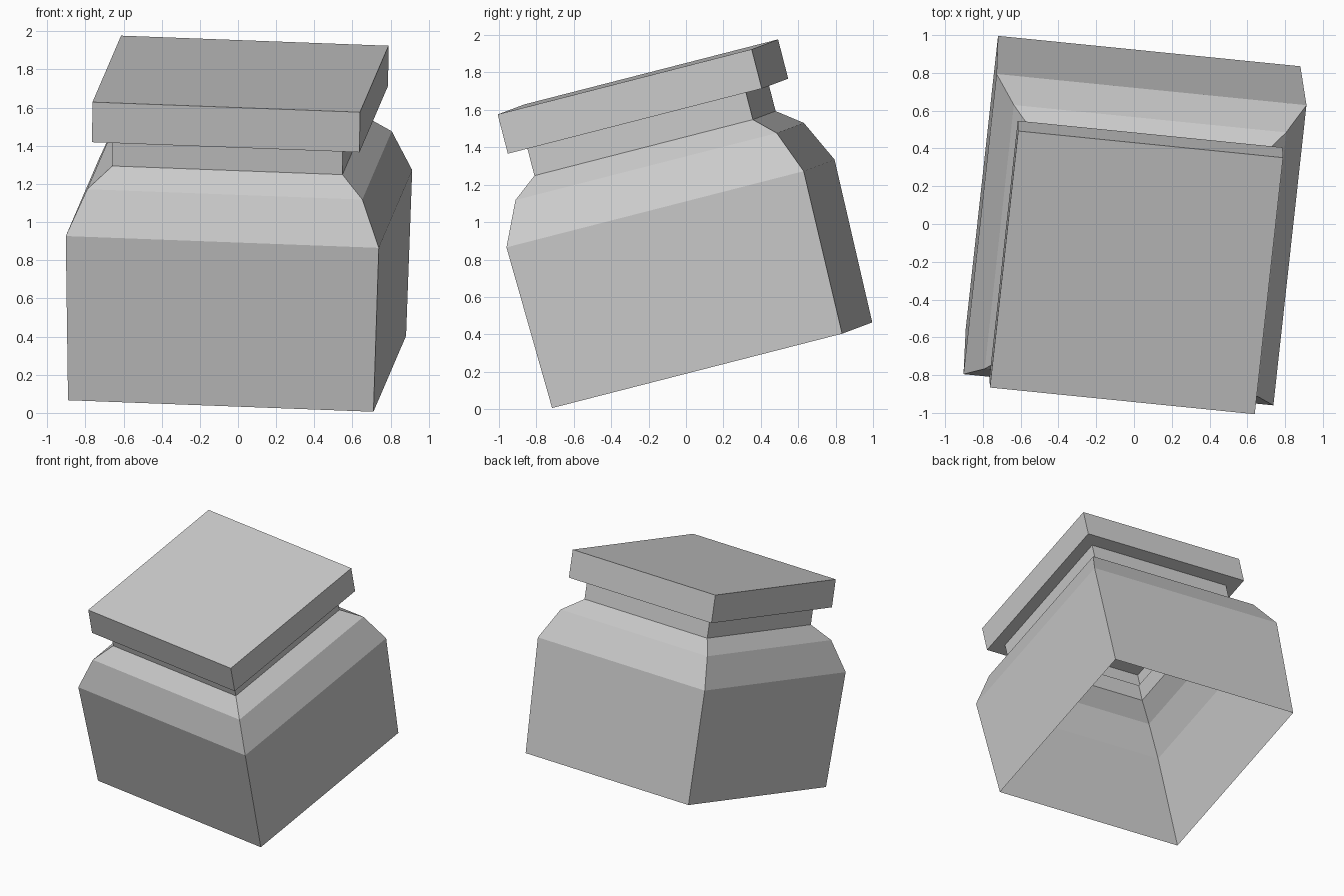
import bpy, bmesh
from mathutils import Vector, Matrix

cube = bpy.data.objects.get("Cube")
if cube:
    bpy.data.objects.remove(cube, do_unlink=True)

grey = bpy.data.materials.new("plain grey")
grey.use_nodes = True
grey.diffuse_color = (0.6, 0.6, 0.6, 1)
grey.node_tree.nodes["Principled BSDF"].inputs["Base Color"].default_value = (0.6, 0.6, 0.6, 1)

# Tilted frame of the whole jar, with its origin at the middle of the open base
side = Vector((0.9943, -0.1, -0.0375)).normalized()
up = side.cross(Vector((0.1083, 0.965, 0.2474))).normalized()
back = up.cross(side)
tilt = Matrix((side, back, up)).transposed().to_4x4()
frame = Matrix.Translation((-0.005, 0.14, 0.235)) @ tilt


def square_shell(name, profile, capped=False):
    """Loft thin square rings given as (width, height) pairs."""
    bm = bmesh.new()
    rings = []
    for width, height in profile:
        r = width / 2
        rings.append([bm.verts.new((x * r, y * r, height))
                      for x, y in ((-1, -1), (1, -1), (1, 1), (-1, 1))])
    for low, high in zip(rings, rings[1:]):
        for i in range(4):
            j = (i + 1) % 4
            bm.faces.new((low[i], low[j], high[j], high[i]))
    if capped:
        bm.faces.new(rings[-1])
    mesh = bpy.data.meshes.new(name)
    bm.to_mesh(mesh)
    bm.free()
    mesh.materials.append(grey)
    obj = bpy.data.objects.new(name, mesh)
    obj.matrix_world = frame
    bpy.context.collection.objects.link(obj)
    return obj


# Body with two sloped shoulder bands, open below
square_shell("jar_body", [(1.61, 0), (1.65, 0.893), (1.45, 1.125), (1.213, 1.225)])
# Straight neck
square_shell("jar_neck", [(1.213, 1.225), (1.213, 1.375)])
# Hollow lid: underside rim, sides and flat top
square_shell("jar_lid", [(1.213, 1.375), (1.41, 1.375), (1.41, 1.592)], capped=True)
